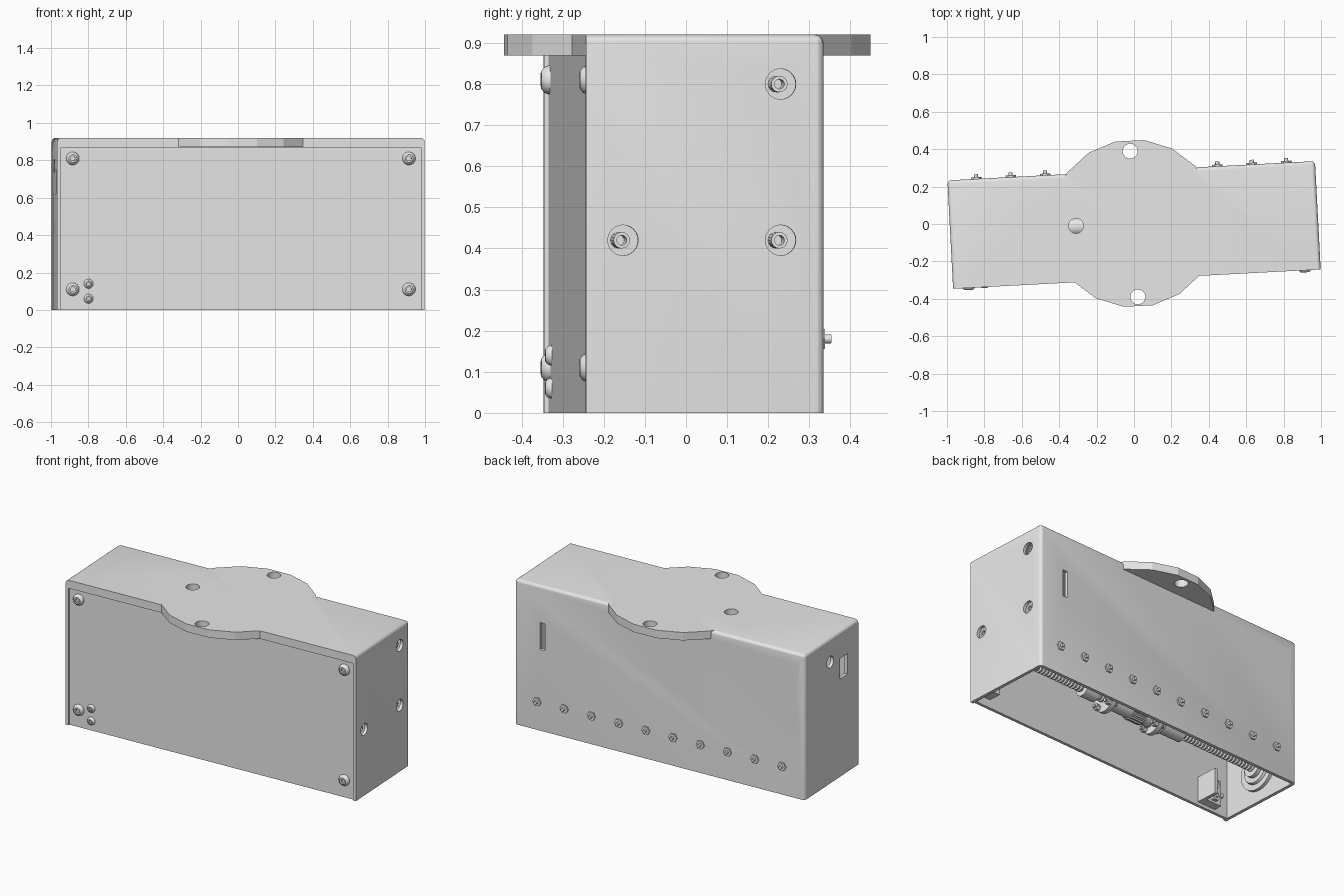
import bpy, bmesh, math
from mathutils import Matrix, Vector

cube = bpy.data.objects.get("Cube")
if cube:
    bpy.data.objects.remove(cube, do_unlink=True)

TURN = Matrix.Rotation(math.radians(3), 4, 'Z')   # whole unit sits slightly turned
HX, FRONT, BACK, TOP, LIP = 0.984, -0.295, 0.285, 0.92, 0.87
WALL = 0.02
ROD_Z = 0.2

grey = bpy.data.materials.new("light_grey")
grey.use_nodes = True
grey.diffuse_color = (0.8, 0.8, 0.8, 1)
grey.node_tree.nodes["Principled BSDF"].inputs["Base Color"].default_value = (0.8, 0.8, 0.8, 1)


def finish(bm, name, smooth=True):
    bmesh.ops.recalc_face_normals(bm, faces=bm.faces)
    bm.transform(TURN)
    me = bpy.data.meshes.new(name)
    bm.to_mesh(me)
    bm.free()
    me.materials.append(grey)
    if smooth:
        me.shade_smooth()
        me.set_sharp_from_angle(angle=math.radians(35))
    ob = bpy.data.objects.new(name, me)
    bpy.context.scene.collection.objects.link(ob)
    return ob


def box_mesh(lo, hi):
    bm = bmesh.new()
    bmesh.ops.create_cube(bm, size=1)
    lo, hi = Vector(lo), Vector(hi)
    bm.transform(Matrix.Translation((lo + hi) / 2) @ Matrix.Diagonal((*(hi - lo), 1)))
    return bm


def box(name, lo, hi):
    return finish(box_mesh(lo, hi), name, False)


def lathe(name, profile, origin, axis, segs=24):
    """Turn (radius, height) points around an axis."""
    bm = bmesh.new()
    vs = [bm.verts.new((r, 0, h)) for r, h in profile]
    es = [bm.edges.new(p) for p in zip(vs, vs[1:])]
    bmesh.ops.spin(bm, geom=vs + es, cent=(0, 0, 0), axis=(0, 0, 1),
                   angle=math.tau, steps=segs, use_merge=True)
    bmesh.ops.remove_doubles(bm, verts=bm.verts, dist=1e-5)
    bm.transform(Matrix.Translation(origin) @ Vector(axis).to_track_quat('Z', 'Y').to_matrix().to_4x4())
    return finish(bm, name, segs > 8)


def rod(name, r, length, origin, axis, segs=24):
    return lathe(name, [(0, 0), (r, 0), (r, length), (0, length)], origin, axis, segs)


def carve(target, tools):
    """Run the tools as booleans, bake the result and drop the tools."""
    for tool, op in tools:
        tool.hide_render = True
        mod = target.modifiers.new(tool.name, 'BOOLEAN')
        mod.object, mod.operation, mod.solver = tool, op, 'EXACT'
    bpy.context.view_layer.update()
    dg = bpy.context.evaluated_depsgraph_get()
    me = bpy.data.meshes.new_from_object(target.evaluated_get(dg))
    target.modifiers.clear()
    target.data = me
    for tool, _ in tools:
        bpy.data.objects.remove(tool, do_unlink=True)
    me.shade_smooth()
    me.set_sharp_from_angle(angle=math.radians(18))


# Housing: rounded at the top sides and back, open at front and bottom
bm = box_mesh((-HX, FRONT, 0), (HX, BACK, TOP))


def rounded(e):
    a, b = (v.co for v in e.verts)
    m = (a + b) / 2
    return (m.z > TOP - 0.01 and m.y > FRONT + 0.01) or (m.y > BACK - 0.01 and abs(m.x) > 0.9)


bmesh.ops.bevel(bm, geom=[e for e in bm.edges if rounded(e)], offset=0.022,
                segments=4, profile=0.5, affect='EDGES')
housing = finish(bm, "housing")

Z, X, Y = Vector((0, 0, 1)), Vector((1, 0, 0)), Vector((0, 1, 0))
tools = [(rod("mounting_flange", 0.449, TOP - LIP, (0, 0.003, LIP), Z, 18), 'UNION'),
         (box("cavity", (-HX + WALL, FRONT - 0.1, -0.1), (HX - WALL, BACK - WALL, LIP - 0.001)), 'DIFFERENCE')]


def hole(r, at, axis):
    tools.append((rod("hole_cutter", r, 0.12, Vector(at) - 0.06 * axis, axis), 'DIFFERENCE'))


for x, y in ((0, 0.39), (0, -0.39), (-0.31, 0.006)):          # top holes
    hole(0.04, (x, y, 0.9), Z)
side_holes = ((0.179, 0.8), (0.179, 0.42), (-0.205, 0.42))
for y, z in side_holes:                                       # left side holes
    hole(0.037, (HX, y, z), X)
hole(0.037, (-HX, 0.01, 0.77), X)                             # right side hole
for x in (-0.105, -0.925):                                    # small back holes
    for z in (0.5, 0.83):
        hole(0.014, (x, BACK, z), Y)
tools.append((box("side_slot", (-HX - 0.1, -0.178, 0.62), (-HX + 0.05, -0.098, 0.75)), 'DIFFERENCE'))
tools.append((box("back_slot", (0.777, BACK - 0.05, 0.515), (0.813, BACK + 0.1, 0.685)), 'DIFFERENCE'))
carve(housing, tools)

# Front cover, set slightly back in the frame
COVER = FRONT + 0.01
box("front_cover", (-HX + WALL, COVER, 0), (HX - WALL, COVER + 0.018, LIP - 0.001))


def button_screw(name, r, x, z):
    h = r * 0.6
    lathe(name, [(0, h * 0.4), (r * 0.35, h * 0.4), (r * 0.35, h), (r * 0.6, h),
                 (r * 0.88, h * 0.65), (r, h * 0.2), (r, -0.002), (0, -0.002)],
          (x, COVER, z), -Y)
    rod(name + "_shank", r * 0.4, 0.05, (x, COVER, z), Y, 12)


for x in (-0.9, 0.9):
    for z in (0.11, 0.81):
        button_screw("cover_screw", 0.035, x, z)
for z in (0.06, 0.14):
    button_screw("bracket_screw", 0.025, -0.815, z)
    rod("bracket_nut", 0.03, 0.02, (-0.815, COVER + 0.07, z), Y, 6)
    rod("bracket_screw_tip", 0.012, 0.1, (-0.815, COVER, z), Y, 12)

# Row of nuts along the back
for i in range(10):
    x = -0.83 + i * 0.1845
    rod("back_nut", 0.028, 0.01, (x, BACK - 0.001, 0.18), Y, 6)
    rod("back_stud", 0.011, 0.06, (x, BACK - 0.035, 0.18), Y, 12)

# Hollow pegs inside, seen through the side holes
for y, z in side_holes:
    lathe("inner_peg", [(0, 0.03), (0.012, 0.03), (0.012, 0.15), (0.02, 0.15), (0.02, 0), (0, 0)],
          (HX - 0.17, y - 0.002, z), X, 16)
    rod("peg_plate", 0.05, 0.008, (HX - 0.175, y, z), X)

# Threaded shaft running the length of the box
thread = [(0, 0)]
for i in range(80):
    h = i * 0.024
    thread += [(0.022, h), (0.03, h + 0.005), (0.03, h + 0.014), (0.022, h + 0.019)]
lathe("threaded_shaft", thread + [(0, 80 * 0.024)], (-0.96, 0, ROD_Z), X, 16)

# End bearing on the right wall
lathe("end_bearing", [(0, 0.06), (0.06, 0.06), (0.06, 0.035), (0.09, 0.035), (0.095, 0.02),
                      (0.13, 0.02), (0.13, 0), (0, 0)], (-HX + WALL, 0, ROD_Z), X, 32)

# Collars, flanges and toothed pulley on the shaft
for x, r, w in ((0.3, 0.05, 0.1), (0.2, 0.085, 0.03), (0.1, 0.05, 0.1),
                (-0.16, 0.085, 0.03), (-0.2, 0.06, 0.04), (-0.36, 0.05, 0.16)):
    rod("shaft_collar", r, w, (x, 0, ROD_Z), X)
for x in (0.23, -0.13):
    for k in range(4):
        a = math.tau * (k + 0.5) / 4
        at = (x, 0.066 * math.cos(a), ROD_Z + 0.066 * math.sin(a))
        rod("flange_nut", 0.02, 0.025, at, X, 6)
        rod("flange_stud", 0.01, 0.09, (x - 0.05, *at[1:]), X, 10)
rod("pulley_core", 0.05, 0.22, (-0.12, 0, ROD_Z), X)
for k in range(14):
    a = math.tau * k / 14
    rod("pulley_tooth", 0.008, 0.1, (-0.06, 0.052 * math.cos(a), ROD_Z + 0.052 * math.sin(a)), X, 6)

# Angle bracket and small stop block behind the cover
box("bracket_plate", (-0.87, COVER + 0.018, 0.02), (-0.76, COVER + 0.07, 0.18))
box("bracket_arm", (-0.76, COVER + 0.018, 0.02), (-0.74, COVER + 0.16, 0.18))
box("stop_block", (HX - 0.1, -0.24, 0.03), (HX - WALL, -0.16, 0.09))
